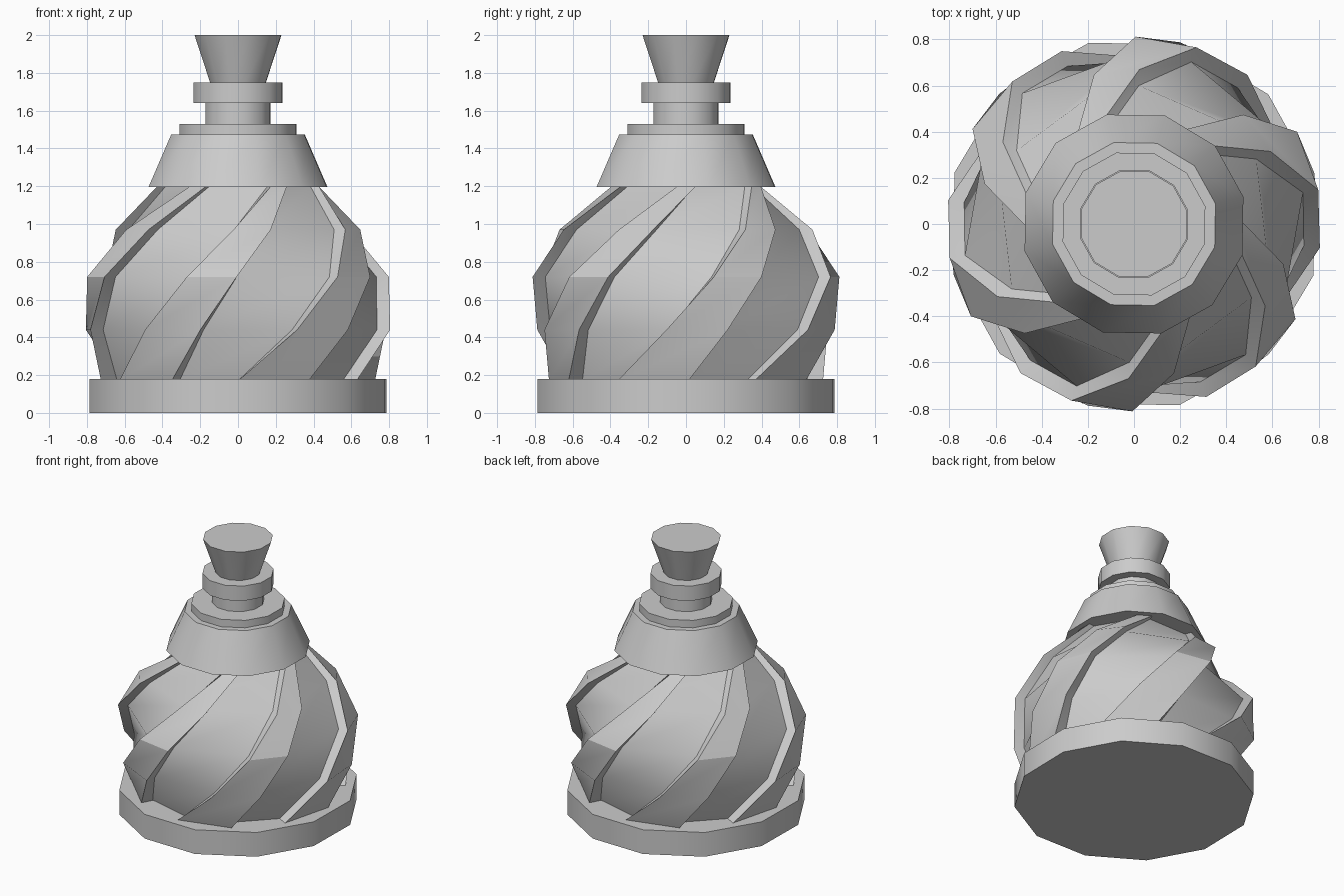
import bpy, bmesh
from math import sin, cos, radians

if "Cube" in bpy.data.objects:
    bpy.data.objects.remove(bpy.data.objects["Cube"])

SIDES, OFFSET = 12, 14
FIT = 1 / cos(radians(OFFSET))   # corner radius from the width seen in front


def skin(name, rings):
    """Join closed rings of points into a capped solid."""
    bm = bmesh.new()
    loops = [[bm.verts.new(p) for p in ring] for ring in rings]
    n = len(loops[0])
    for a, b in zip(loops, loops[1:]):
        for i in range(n):
            j = (i + 1) % n
            bm.faces.new((a[i], a[j], b[j], b[i]))
    bm.faces.new(loops[0][::-1])
    bm.faces.new(loops[-1])
    bmesh.ops.recalc_face_normals(bm, faces=bm.faces[:])
    mesh = bpy.data.meshes.new(name)
    bm.to_mesh(mesh)
    bm.free()
    obj = bpy.data.objects.new(name, mesh)
    bpy.context.collection.objects.link(obj)
    bpy.ops.object.select_all(action='DESELECT')
    obj.select_set(True)
    bpy.context.view_layer.objects.active = obj
    bpy.ops.object.shade_smooth_by_angle(angle=radians(32))
    return obj


def polar(r, deg, z):
    return (r * cos(radians(deg)), r * sin(radians(deg)), z)


def frustum(name, z0, z1, r0, r1):
    skin(name, [[polar(r * FIT, OFFSET + 360 * i / SIDES, z) for i in range(SIDES)]
                for z, r in ((z0, r0), (z1, r1))])


# Twisted body: six raised ribs with radial walls
# level: height, groove radius, rib radius, rib start angle, rib end angle
levels = [
    (0.17, 0.64, 0.725, 30, 61),
    (0.44, 0.742, 0.812, 52.7, 75.8),
    (0.72, 0.745, 0.812, 70.5, 89.5),
    (0.97, 0.60, 0.67, 88, 105),
    (1.20, 0.385, 0.43, 114, 127),
]
rings = []
for z, groove, rib, start, end in levels:
    ring = []
    for k in range(6):
        t = 60 * k
        ring += [polar(groove, start + t, z), polar(rib, start + t, z),
                 polar(rib, end + t, z), polar(groove, end + t, z)]
    rings.append(ring)
skin("twisted_body", rings)

# Turned parts: base, shoulder collar, neck and stopper
for part in (
    ("base", 0, 0.18, 0.785, 0.785),
    ("shoulder_collar", 1.195, 1.475, 0.474, 0.353),
    ("neck_step", 1.475, 1.53, 0.309, 0.309),
    ("neck", 1.53, 1.64, 0.172, 0.172),
    ("neck_ring", 1.64, 1.75, 0.235, 0.235),
    ("stopper", 1.75, 2.0, 0.148, 0.23),
):
    frustum(*part)
